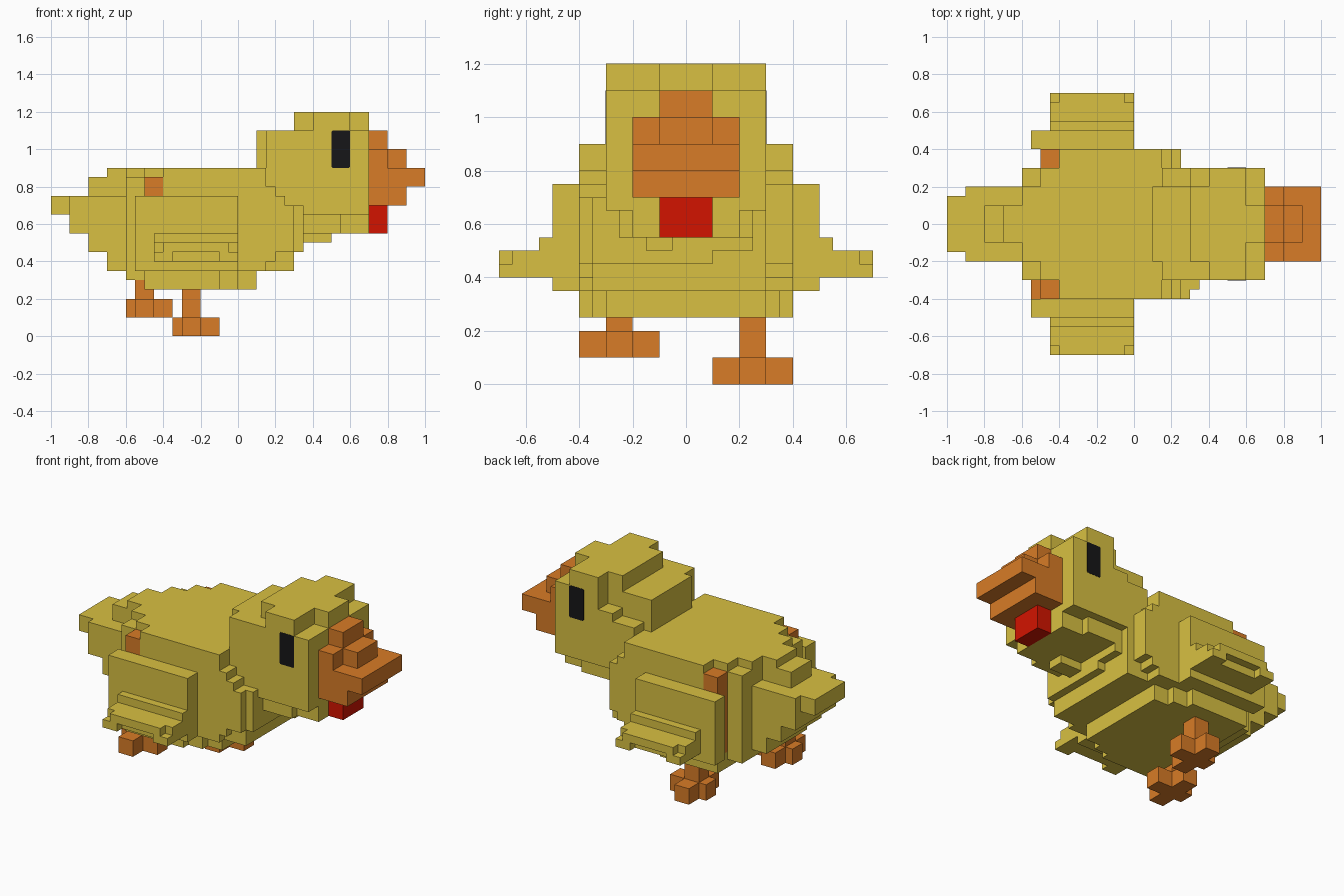
import bpy
import bmesh
from mathutils import Matrix, Vector

CELL = 0.05  # all block extents below are counted in cells

old = bpy.data.objects.get("Cube")
if old:
    bpy.data.objects.remove(old, do_unlink=True)


def material(name, red, green, blue):
    mat = bpy.data.materials.new(name)
    mat.use_nodes = True
    colour = (red, green, blue, 1)
    mat.diffuse_color = colour
    bsdf = next(n for n in mat.node_tree.nodes if n.type == 'BSDF_PRINCIPLED')
    bsdf.inputs["Base Color"].default_value = colour
    bsdf.inputs["Roughness"].default_value = 0.8
    return mat


yellow = material("feather_yellow", 0.69, 0.53, 0.054)
orange = material("beak_orange", 0.69, 0.2, 0.02)
wattle_red = material("wattle_red", 0.65, 0.007, 0)
black = material("eye_black", 0.008, 0.008, 0.009)


class Part:
    """A mesh object assembled from axis-aligned blocks."""

    def __init__(self, name, mat):
        self.name, self.mat, self.bm = name, mat, bmesh.new()

    def block(self, x, y, z):
        spans = (x, y, z)
        size = Vector([(b - a) * CELL for a, b in spans])
        centre = Vector([(a + b) * CELL / 2 for a, b in spans])
        matrix = Matrix.Translation(centre) @ Matrix.Diagonal(size).to_4x4()
        bmesh.ops.create_cube(self.bm, size=1, matrix=matrix)

    def slab(self, x, half, z):
        self.block(x, (-half, half), z)

    def pair(self, x, y, z):
        self.block(x, y, z)
        self.block(x, (-y[1], -y[0]), z)

    def finish(self):
        mesh = bpy.data.meshes.new(self.name)
        self.bm.to_mesh(mesh)
        self.bm.free()
        mesh.materials.append(self.mat)
        obj = bpy.data.objects.new(self.name, mesh)
        bpy.context.scene.collection.objects.link(obj)


# Body: core, flanks, tapering belly and stepped breast
body = Part("body", yellow)
body.slab(x=(-12, -8), half=6, z=(7, 17))
body.slab(x=(-12, -10), half=4, z=(17, 18))
body.slab(x=(-10, -8), half=6, z=(17, 18))
body.slab(x=(-8, 3), half=8, z=(7, 18))
body.slab(x=(3, 6), half=6, z=(7, 18))
body.slab(x=(-10, -2), half=8, z=(5, 7))
body.slab(x=(-2, 0), half=7, z=(5, 7))
body.slab(x=(0, 2), half=6, z=(5, 7))
body.slab(x=(-12, -10), half=6, z=(6, 7))
body.slab(x=(3, 4), half=8, z=(8, 16))
body.slab(x=(4, 5), half=8, z=(9, 15))
body.block(x=(5, 6), y=(-8, -6), z=(9, 14))
body.block(x=(3, 6), y=(-7, 6), z=(7, 9))
body.block(x=(6, 7), y=(-7, 2), z=(9, 14))
body.finish()

# Tail: stepped wedge with a raised rump
tail = Part("tail", yellow)
tail.slab(x=(-14, -12), half=4, z=(7, 15))
tail.slab(x=(-16, -12), half=4, z=(9, 15))
tail.slab(x=(-18, -12), half=4, z=(11, 15))
tail.slab(x=(-20, -18), half=3, z=(13, 15))
tail.slab(x=(-16, -12), half=2, z=(15, 17))
tail.slab(x=(-14, -12), half=2, z=(17, 18))
tail.finish()

# Head: main block, nape stepped on the left, crown and narrow chin
head = Part("head", yellow)
head.slab(x=(8, 14), half=6, z=(13, 22))
head.block(x=(3, 8), y=(-6, 4), z=(13, 22))
head.block(x=(6, 8), y=(4, 6), z=(13, 20))
head.block(x=(3, 6), y=(4, 6), z=(13, 19))
head.slab(x=(2, 3), half=4, z=(18, 22))
head.slab(x=(8, 12), half=6, z=(22, 24))
head.slab(x=(6, 8), half=4, z=(22, 24))
head.slab(x=(12, 14), half=2, z=(22, 24))
head.slab(x=(6, 11), half=5, z=(11, 13))
head.slab(x=(11, 14), half=4, z=(11, 13))
head.slab(x=(6, 7), half=5, z=(10, 11))
head.block(x=(6, 10), y=(-3, -1), z=(10, 11))
head.finish()

# Beak and wattle
beak = Part("beak", orange)
beak.slab(x=(14, 16), half=2, z=(20, 22))
beak.slab(x=(14, 16), half=4, z=(18, 20))
beak.slab(x=(16, 18), half=2, z=(18, 20))
beak.slab(x=(14, 20), half=4, z=(16, 18))
beak.slab(x=(14, 18), half=4, z=(14, 16))
beak.finish()

wattle = Part("wattle", wattle_red)
wattle.slab(x=(14, 16), half=2, z=(11, 14))
wattle.finish()

# Wings: side panel with an outspread, notched tip
wings = Part("wings", yellow)
wings.pair(x=(-11, 0), y=(8, 10), z=(7, 15))
wings.pair(x=(-9, 0), y=(10, 11), z=(8, 11))
wings.pair(x=(-9, 0), y=(11, 13), z=(8, 10))
wings.pair(x=(-8, -1), y=(13, 14), z=(9, 10))
for span in ((-9, -7), (-2, 0)):
    wings.pair(x=span, y=(13, 14), z=(8, 9))
wings.finish()

# Orange posts behind the wings
posts = Part("wing_posts", orange)
posts.pair(x=(-10, -8), y=(6, 8), z=(7, 17))
posts.finish()

# Legs with cross-shaped feet, one raised and set back
for name, x, y, z in (("left_leg", -6, 4, 0), ("right_leg", -11, -6, 2)):
    leg = Part(name, orange)
    leg.block(x=(x, x + 2), y=(y, y + 2), z=(z, 7))
    leg.block(x=(x - 1, x + 4), y=(y, y + 2), z=(z, z + 2))
    leg.block(x=(x, x + 2), y=(y - 2, y + 4), z=(z, z + 2))
    leg.finish()

# Eyes: thin plates with softened corners
eyes = Part("eyes", black)
eyes.pair(x=(10, 12), y=(5.95, 6.03), z=(18, 22))
corners = [e for e in eyes.bm.edges
           if abs(e.verts[0].co.y - e.verts[1].co.y) > 0.001]
bmesh.ops.bevel(eyes.bm, geom=corners, offset=0.006, segments=1,
                affect='EDGES')
eyes.finish()
